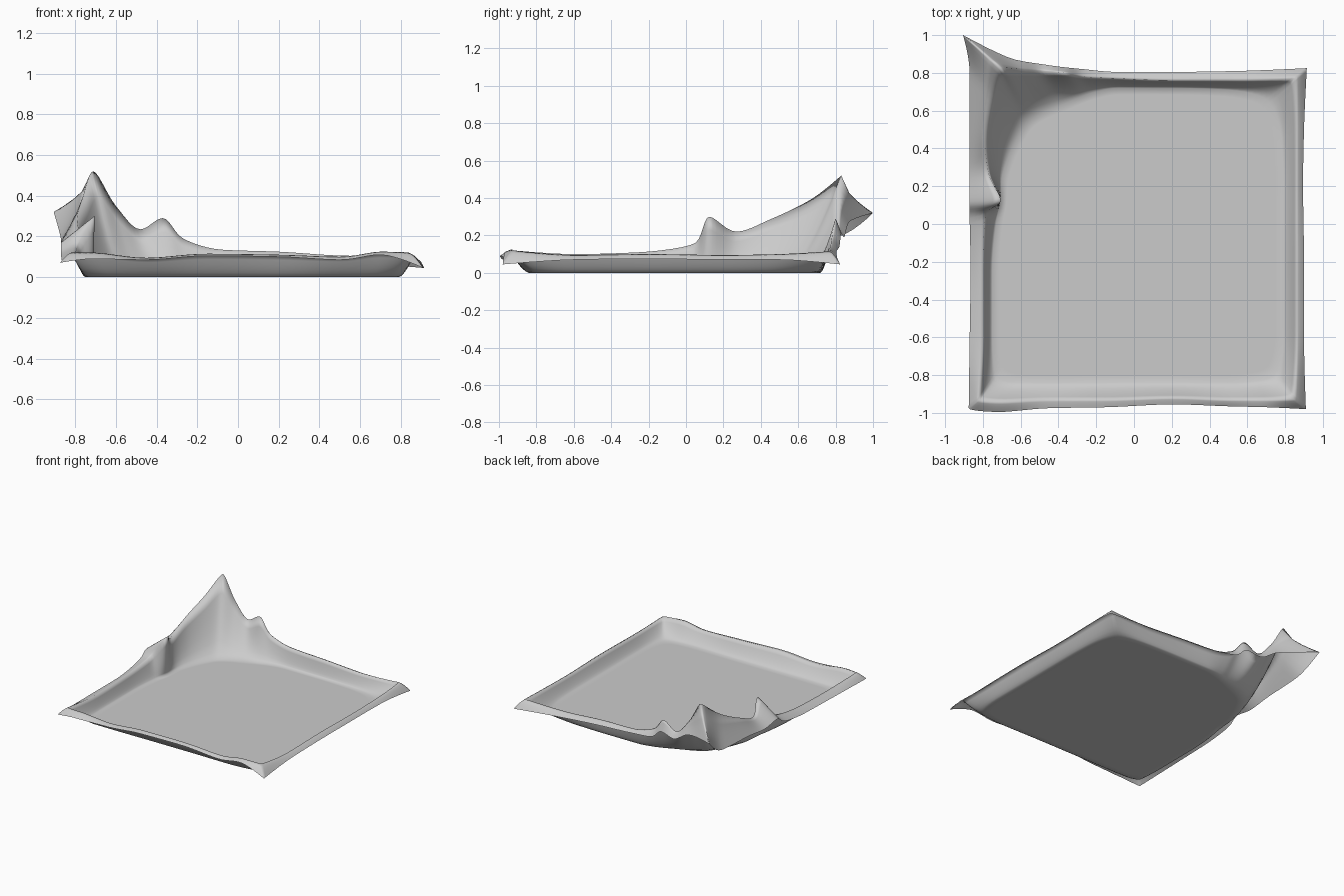
import bpy

# Sheet described by three closed outlines, running counter-clockwise from the front left corner
floor_line = [
    (-.73, -.80), (-.62, -.84), (-.42, -.84), (-.15, -.84), (.20, -.84), (.50, -.84), (.66, -.83),
    (.75, -.79), (.79, -.60), (.79, -.20), (.79, .20), (.78, .45),
    (.70, .66), (.50, .71), (.20, .72), (-.08, .72), (-.20, .70), (-.29, .67), (-.38, .63), (-.48, .59),
    (-.56, .54), (-.62, .45), (-.67, .34), (-.70, .24), (-.71, .12), (-.73, .0), (-.75, -.25), (-.75, -.60)]
crest_line = [
    (-.82, -.93, .12), (-.70, -.94, .12), (-.45, -.93, .095), (-.15, -.93, .115), (.20, -.92, .11),
    (.50, -.93, .10), (.70, -.93, .125),
    (.84, -.92, .12), (.86, -.60, .095), (.86, -.20, .10), (.86, .20, .095), (.86, .50, .10),
    (.85, .77, .115), (.55, .76, .105), (.20, .76, .125), (-.08, .77, .135), (-.27, .78, .19),
    (-.37, .80, .29), (-.48, .81, .235), (-.60, .82, .35),
    (-.71, .83, .52), (-.76, .68, .40), (-.79, .46, .29), (-.77, .27, .22), (-.705, .125, .30),
    (-.785, .05, .16), (-.80, -.25, .11), (-.80, -.60, .10)]
lip_line = [
    (-.875, -.975, .07), (-.71, -.995, .09), (-.45, -.975, .085), (-.15, -.97, .105), (.20, -.955, .10),
    (.50, -.965, .085), (.70, -.97, .11),
    (.91, -.98, .045), (.90, -.60, .07), (.90, -.20, .075), (.895, .20, .07), (.90, .50, .07),
    (.915, .825, .045), (.55, .81, .075), (.20, .805, .10), (-.08, .805, .115), (-.27, .82, .14),
    (-.37, .83, .21), (-.48, .845, .19), (-.63, .87, .27),
    (-.905, 1.0, .32), (-.87, .80, .19), (-.87, .46, .17), (-.87, .27, .15), (-.87, .12, .17),
    (-.87, .03, .12), (-.865, -.25, .08), (-.87, -.60, .075)]
STEPS = 6


def smooth_loop(points):
    """Monotone cubic through a closed outline: smooth sides, crisp corners, exact peaks."""
    n = len(points)

    def slope(i, k):
        a = points[i % n][k] - points[i - 1][k]
        b = points[(i + 1) % n][k] - points[i % n][k]
        return 2 * a * b / (a + b) if a * b > 0 else 0

    result = []
    for i in range(n):
        for s in range(STEPS):
            t = s / STEPS
            result.append([
                (2*t**3 - 3*t*t + 1) * points[i][k] + (t**3 - 2*t*t + t) * slope(i, k)
                + (3*t*t - 2*t**3) * points[(i + 1) % n][k] + (t**3 - t*t) * slope((i + 1) % n, k)
                for k in range(3)])
    return result


def between(a, b, t, zt):
    return (a[0] + (b[0]-a[0])*t, a[1] + (b[1]-a[1])*t, a[2] + (b[2]-a[2])*zt)


base = smooth_loop([(x, y, 0) for x, y in floor_line])
crest = smooth_loop(crest_line)
lip = smooth_loop(lip_line)

# Rings from the middle outwards: flat floor, curved wall, turned-out rim
rings = [[(p[0]*f, p[1]*f, 0) for p in base] for f in (.3, .7, .95)]
for j in range(6):
    t = j / 6
    rings.append([between(a, b, t, t**1.5) for a, b in zip(base, crest)])
for j in range(5):
    t = j / 4
    rings.append([between(a, b, t, t**max(.5, 1.6 - 2*a[2])) for a, b in zip(crest, lip)])

n = len(base)
verts = [v for ring in rings for v in ring]
faces = [tuple(range(n))]
for r in range(len(rings) - 1):
    for i in range(n):
        k = (i + 1) % n
        faces.append((r*n + i, (r+1)*n + i, (r+1)*n + k, r*n + k))

mesh = bpy.data.meshes.new("cloth_tray")
mesh.from_pydata(verts, [], faces)
mesh.update()
tray = bpy.data.objects.new("cloth_tray", mesh)
bpy.context.collection.objects.link(tray)
for p in mesh.polygons:
    p.use_smooth = True
